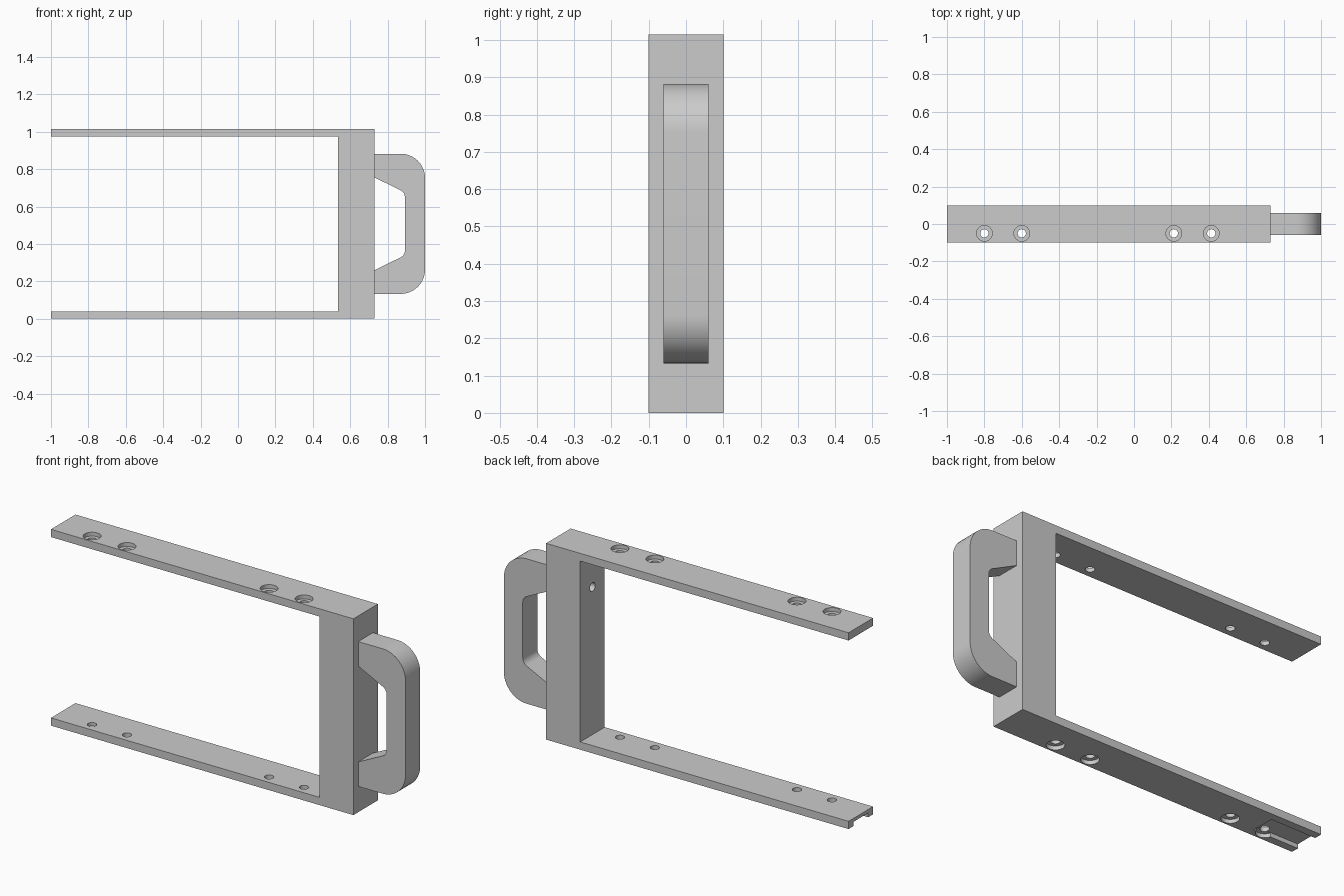
import bpy, bmesh, math
from mathutils import Matrix, Vector

cube = bpy.data.objects.get("Cube")
if cube:
    bpy.data.objects.remove(cube, do_unlink=True)

grey = bpy.data.materials.new("plain grey")
grey.use_nodes = True
colour = (0.6, 0.6, 0.6, 1)
grey.diffuse_color = colour
grey.node_tree.nodes["Principled BSDF"].inputs["Base Color"].default_value = colour

HEIGHT, HALF_DEPTH, PLATE = 1.015, 0.1, 0.04
BLOCK_IN, BLOCK_OUT = 0.535, 0.73
MID = HEIGHT / 2


def add_object(name, bm):
    bmesh.ops.recalc_face_normals(bm, faces=bm.faces)
    mesh = bpy.data.meshes.new(name)
    bm.to_mesh(mesh)
    bm.free()
    mesh.materials.append(grey)
    obj = bpy.data.objects.new(name, mesh)
    bpy.context.collection.objects.link(obj)
    return obj


def extrude_profile(name, points, half_depth):
    """Extrude an x-z outline along y."""
    bm = bmesh.new()
    face = bm.faces.new([bm.verts.new((x, -half_depth, z)) for x, z in points])
    new = bmesh.ops.extrude_face_region(bm, geom=[face])["geom"]
    verts = [v for v in new if isinstance(v, bmesh.types.BMVert)]
    bmesh.ops.translate(bm, verts=verts, vec=(0, 2 * half_depth, 0))
    return add_object(name, bm)


def round_corner(before, corner, after, radius, steps=12):
    """Points of a fillet tangent to both sides of a corner."""
    p, a, b = (Vector(q) for q in (corner, before, after))
    u, v = (a - p).normalized(), (b - p).normalized()
    half = math.acos(u.dot(v)) / 2
    centre = p + (u + v).normalized() * (radius / math.sin(half))
    reach = radius / math.tan(half)
    start, end = p + u * reach - centre, p + v * reach - centre
    return [tuple(centre + start.lerp(end, i / steps).normalized() * radius)
            for i in range(steps + 1)]


def cylinder(radius, depth, centre, axis="Z"):
    bm = bmesh.new()
    turn = Matrix.Rotation(math.pi / 2, 4, "Y") if axis == "X" else Matrix()
    bmesh.ops.create_cone(bm, cap_ends=True, segments=32, radius1=radius, radius2=radius,
                          depth=depth, matrix=Matrix.Translation(centre) @ turn)
    return add_object("cutter", bm)


def box(low, high):
    bm = bmesh.new()
    low, high = Vector(low), Vector(high)
    bmesh.ops.create_cube(bm, size=1, matrix=Matrix.Translation((low + high) / 2)
                          @ Matrix.Diagonal((*(high - low), 1)))
    return add_object("cutter", bm)


def cut(target, cutter):
    cutter.hide_render = True
    mod = target.modifiers.new("cut", "BOOLEAN")
    mod.operation, mod.solver, mod.object = "DIFFERENCE", "EXACT", cutter
    bpy.context.view_layer.objects.active = target
    bpy.ops.object.modifier_apply(modifier=mod.name)
    bpy.data.objects.remove(cutter, do_unlink=True)


def smooth(obj):
    bpy.ops.object.select_all(action="DESELECT")
    obj.select_set(True)
    bpy.context.view_layer.objects.active = obj
    bpy.ops.object.shade_smooth_by_angle(angle=math.radians(30))


# U-shaped frame: two arms and the end block
frame = extrude_profile("frame", [
    (-1, 0), (BLOCK_OUT, 0), (BLOCK_OUT, HEIGHT), (-1, HEIGHT),
    (-1, HEIGHT - PLATE), (BLOCK_IN, HEIGHT - PLATE), (BLOCK_IN, PLATE), (-1, PLATE)], HALF_DEPTH)

# Channel under the tip of the lower arm
cut(frame, box((-1.1, -0.06, -0.1), (-0.745, 0.06, 0.022)))

# Counterbored screw holes, sunk from the outside of each arm
for x in (-0.8, -0.6, 0.213, 0.413):
    for outside, inward in ((0, 1), (HEIGHT, -1)):
        cut(frame, cylinder(0.042, 0.04, (x, -0.05, outside)))
        cut(frame, cylinder(0.022, 0.08, (x, -0.05, outside + inward * 0.03)))

# Handle screw hole through the end block
cut(frame, cylinder(0.022, 0.3, (0.63, 0, 0.803), "X"))
smooth(frame)

# Handle: upper half outline, mirrored to the lower half
top, root, grip = 0.882, (BLOCK_OUT, 0.755), 0.892
outer = round_corner((BLOCK_OUT, top), (1, top), (1, MID), 0.13)
inner = round_corner((grip, MID), (grip, 0.676), root, 0.04)
upper_outer = [(BLOCK_OUT, top)] + outer
upper_inner = inner + [root]


def mirrored(points):
    return [(x, 2 * MID - z) for x, z in reversed(points)]


handle = extrude_profile("handle", upper_outer + mirrored(upper_outer)
                         + mirrored(upper_inner) + upper_inner, 0.06)
smooth(handle)
